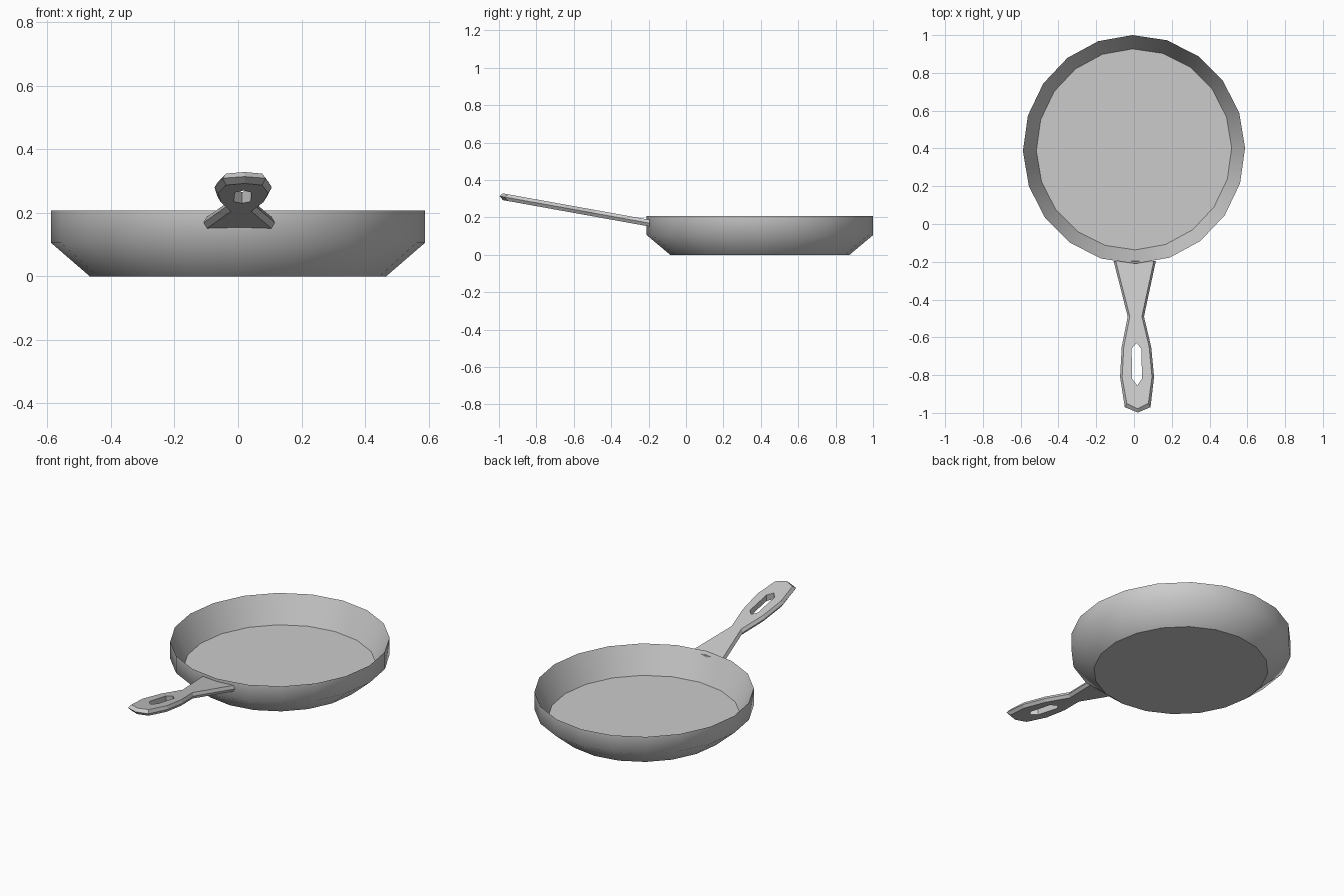
import bpy
import bmesh
import math
from mathutils import Vector

cube = bpy.data.objects.get("Cube")
if cube:
    bpy.data.objects.remove(cube, do_unlink=True)

metal = bpy.data.materials.new("grey metal")
metal.use_nodes = True
GREY = (0.6, 0.6, 0.6, 1.0)
metal.diffuse_color = GREY
metal.node_tree.nodes["Principled BSDF"].inputs["Base Color"].default_value = GREY


def finish(bm, name):
    bmesh.ops.recalc_face_normals(bm, faces=bm.faces)
    mesh = bpy.data.meshes.new(name)
    bm.to_mesh(mesh)
    bm.free()
    mesh.materials.append(metal)
    obj = bpy.data.objects.new(name, mesh)
    bpy.context.collection.objects.link(obj)
    return obj


def bridge(bm, a, b, smooth=False):
    n = len(a)
    for i in range(n):
        j = (i + 1) % n
        bm.faces.new((a[i], a[j], b[j], b[i])).smooth = smooth


# Pan: a twenty-sided bowl, slightly longer than wide
SIDES = 20
CENTRE_Y = 0.395
TURN = math.radians(0.8)
# radius and height from the underside, over the knife-edge rim, to the floor
PROFILE = [(0.48, 0), (0.605, 0.105), (0.605, 0.207), (0.532, 0.05)]

bm = bmesh.new()
rings = []
for radius, z in PROFILE:
    ring = []
    for i in range(SIDES):
        a = TURN + math.tau * i / SIDES
        ring.append(bm.verts.new((0.972 * radius * math.cos(a),
                                  CENTRE_Y + radius * math.sin(a), z)))
    rings.append(ring)
for lower, upper in zip(rings, rings[1:]):
    bridge(bm, lower, upper, smooth=True)
bm.faces.new(rings[0])
bm.faces.new(rings[-1])
# keep the base, rim and floor edges crisp
for ring in (rings[0], rings[2], rings[3]):
    for i in range(SIDES):
        bm.edges.get((ring[i - 1], ring[i])).smooth = False
finish(bm, "pan")

# Handle: a bevelled, waisted grip rising away from the pan, with a hanging slot
GRIP = [(0.112, -0.195), (0.043, -0.49), (0.078, -0.65), (0.09, -0.81), (0.068, -0.97)]
SLOT = [(0.026, -0.66), (0.026, -0.82)]
HALF_THICK = 0.018
BEVEL = 0.011


def mirrored(side, start=None, tip=None):
    """Closed outline from one side, with optional points on the centre line."""
    loop = [start] if start else []
    loop += side
    loop += [tip] if tip else []
    return loop + [(-x, y) for x, y in reversed(side)]


def place(bm, outline, lift):
    """Lay an outline on the sloping plane of the handle."""
    return [bm.verts.new(Vector((x - 0.02 * y, y, 0.134 - 0.18 * y + lift)))
            for x, y in outline]


def inset(x, y):
    return (x - BEVEL, y + (0.02 if y < -0.9 else 0))


def fill(bm, *loops):
    edges = []
    for loop in loops:
        for i in range(len(loop)):
            pair = (loop[i - 1], loop[i])
            edges.append(bm.edges.get(pair) or bm.edges.new(pair))
    bmesh.ops.triangle_fill(bm, edges=edges, use_beauty=True)


bm = bmesh.new()
middle = place(bm, mirrored(GRIP, tip=(0, -0.998)), 0)
slot_outline = mirrored(SLOT, (0, -0.63), (0, -0.855))
slots = []
for lift in (HALF_THICK, -HALF_THICK):
    face_loop = place(bm, mirrored([inset(*p) for p in GRIP], tip=(0, -0.978)), lift)
    slot = place(bm, slot_outline, lift)
    bridge(bm, middle, face_loop)
    fill(bm, face_loop, slot)
    slots.append(slot)
bridge(bm, *slots)
finish(bm, "handle")
